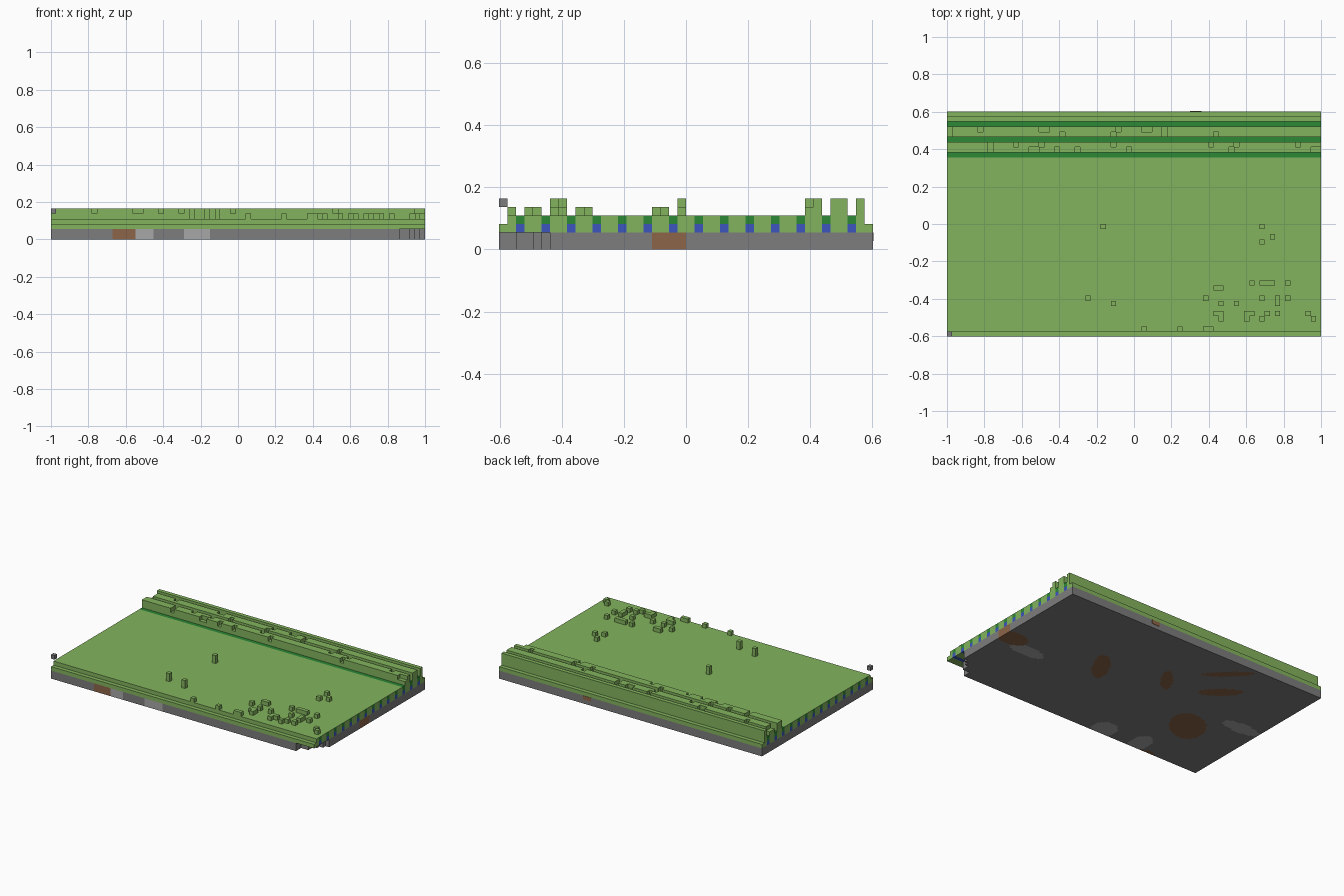
import bpy, bmesh

if "Cube" in bpy.data.objects:
    bpy.data.objects.remove(bpy.data.objects["Cube"], do_unlink=True)

V = 2 / 73           # block size
HX, HY = 1.0, 22 * V  # half length and half width
BASE, MID, TOP = 2 * V, 3 * V, 4 * V


def material(name, r, g, b):
    m = bpy.data.materials.new(name)
    m.use_nodes = True
    m.diffuse_color = (r, g, b, 1)
    m.node_tree.nodes["Principled BSDF"].inputs["Base Color"].default_value = (r, g, b, 1)
    return m


GRASS = material("grass_green", 0.23, 0.455, 0.112)
DARK = material("dark_green", 0.025, 0.25, 0.036)
BLUE = material("water_blue", 0.045, 0.09, 0.52)
STONE = material("stone_grey", 0.205, 0.205, 0.205)
DIRT = material("dirt_brown", 0.27, 0.13, 0.065)
PALE = material("pale_grey", 0.39, 0.39, 0.39)


def finish(name, bm, *mats):
    me = bpy.data.meshes.new(name)
    bm.to_mesh(me)
    bm.free()
    for m in mats:
        me.materials.append(m)
    ob = bpy.data.objects.new(name, me)
    bpy.context.collection.objects.link(ob)
    return ob


def boxes(name, mat, spans):
    """One object from boxes given as (x0, x1, y0, y1, z0, z1)."""
    bm = bmesh.new()
    for x0, x1, y0, y1, z0, z1 in spans:
        for v in bmesh.ops.create_cube(bm, size=1)["verts"]:
            v.co = (x1 if v.co.x > 0 else x0, y1 if v.co.y > 0 else y0,
                    z1 if v.co.z > 0 else z0)
    return finish(name, bm, mat)


def row(k0, k1, z0, z1):
    """Full-length bar covering block rows k0 up to k1, counted from the front."""
    return (-HX, HX, k0 * V - HY, k1 * V - HY, z0, z1)


# Stone slab with a stepped missing corner and mottled patches
PATCHES = [  # material slot, x, y, radius x, radius y, slant
    (1, 0.93, -0.055, 0.11, 0.07, 0), (2, 0.76, -0.12, 0.13, 0.05, 0),
    (1, 0.29, 0.03, 0.09, 0.09, 1), (1, -0.13, 0.16, 0.073, 0.06, 1),
    (1, -0.37, 0.46, 0.125, 0.04, -0.84), (1, -0.48, 0.26, 0.11, 0.055, -0.7),
    (1, -0.59, -0.19, 0.14, 0.13, 0.3), (2, -0.86, 0, 0.14, 0.05, 0),
    (2, -0.22, -0.55, 0.085, 0.09, 0), (2, -0.5, -0.54, 0.065, 0.1, 0),
    (1, -0.61, -0.6, 0.06, 0.02, 0)]
CORNER = (6, 5, 4, 2, 2)  # missing blocks in each column from the end


def patch_at(x, y):
    for slot, px, py, rx, ry, slant in PATCHES:
        u, w = x - px, y - py - slant * (x - px)
        if (u / rx) ** 2 + (w / ry) ** 2 < 1:
            return slot
    return 0


bm = bmesh.new()
bmesh.ops.create_grid(bm, x_segments=146, y_segments=88, size=1)
for v in bm.verts:
    v.co.y *= HY
gone = []
for f in bm.faces:
    c = f.calc_center_median()
    i, j = int((HX - c.x) / V), int((c.y + HY) / V)
    if i < len(CORNER) and j < CORNER[i]:
        gone.append(f)
bmesh.ops.delete(bm, geom=gone, context="FACES")
up = bmesh.ops.extrude_face_region(bm, geom=bm.faces[:])["geom"]
for v in up:
    if isinstance(v, bmesh.types.BMVert):
        v.co.z = BASE
bmesh.ops.recalc_face_normals(bm, faces=bm.faces[:])
for f in bm.faces:
    c = f.calc_center_median()
    f.material_index = patch_at(c.x, c.y)
finish("stone_slab", bm, STONE, DIRT, PALE)

# Small dirt patch high on the back of the slab
boxes("back_dirt", DIRT, [(0.3, 0.36, HY, HY + 0.002, V, BASE)])

# Furrows every third row: blue below dark green, between bars of grass
FURROWS = range(2, 42, 3)
SHEET = TOP - 0.002
boxes("furrow_water", BLUE, [row(k, k + 1, BASE, MID) for k in FURROWS])
boxes("furrow_tops", DARK, [row(k, k + 1, MID, TOP if k > 34 else SHEET) for k in FURROWS])
boxes("grass_bars", GRASS, [row(1, 2, BASE, SHEET)]
      + [row(k + 1, k + 3, BASE, SHEET) for k in FURROWS[:11]])
boxes("grass_field", GRASS, [row(1, 35, SHEET, TOP)])

# Low rims along the front and back
boxes("front_rim", GRASS, [row(0, 1, BASE, MID)])
boxes("back_rim", GRASS, [row(43, 44, BASE, MID)])

# Three ridges, the first two with blocks missing from the top layer
boxes("ridge_bases", GRASS, [row(36, 38, BASE, 5 * V), row(39, 41, BASE, 5 * V)])
boxes("back_ridge", GRASS, [row(42, 43, BASE, 6 * V)])
GAPS = {36: (8, 16, 17, 21, 25, 35, 55, 71, 72), 37: (8, 13, 18, 32, 51, 56, 68),
        39: (0, 22, 32, 42, 52), 40: (0, 6, 18, 19, 33, 38, 39, 42)}
crest = []
for k, gaps in GAPS.items():
    y = k * V - HY
    start = 0
    for gap in gaps + (73,):
        if gap > start:
            crest.append((start * V - HX, gap * V - HX, y, y + V, 5 * V, 6 * V))
        start = gap + 1
boxes("ridge_crests", GRASS, crest)


def tufts(name, spots, z1):
    """Blocks on the field, as (x, y) or (x, y, blocks wide, blocks deep)."""
    spans = []
    for x, y, *size in spots:
        w, d = size or (1, 1)
        x0 = round((x + HX) / V - w / 2) * V - HX
        y0 = round((y + HY) / V - d / 2) * V - HY
        spans.append((x0, x0 + w * V, y0, y0 + d * V, TOP, z1))
    return boxes(name, GRASS, spans)


# Scattered tufts on the field
tufts("field_tufts", [
    (0.05, -0.56), (0.24, -0.56), (0.395, -0.56, 2, 1),
    (0.68, -0.01), (0.735, -0.065), (0.68, -0.085),
    (0.625, -0.31), (0.71, -0.31, 3, 1), (0.82, -0.31), (0.45, -0.34, 2, 1),
    (0.38, -0.39), (0.68, -0.39), (0.765, -0.405, 1, 2), (0.82, -0.39),
    (0.46, -0.42), (0.545, -0.42), (0.45, -0.475, 2, 1), (0.62, -0.475, 2, 1),
    (0.605, -0.505), (0.46, -0.505), (0.68, -0.505), (0.705, -0.475),
    (0.765, -0.475), (0.93, -0.475), (0.955, -0.505)], 5 * V)
tufts("tall_tufts", [(-0.25, -0.39), (-0.11, -0.42), (-0.17, -0.01)], 6 * V)

# Loose stone block above the front corner
boxes("loose_stone", STONE, [(-HX, -HX + V, -HY, -HY + V, 5 * V, 6 * V)])
